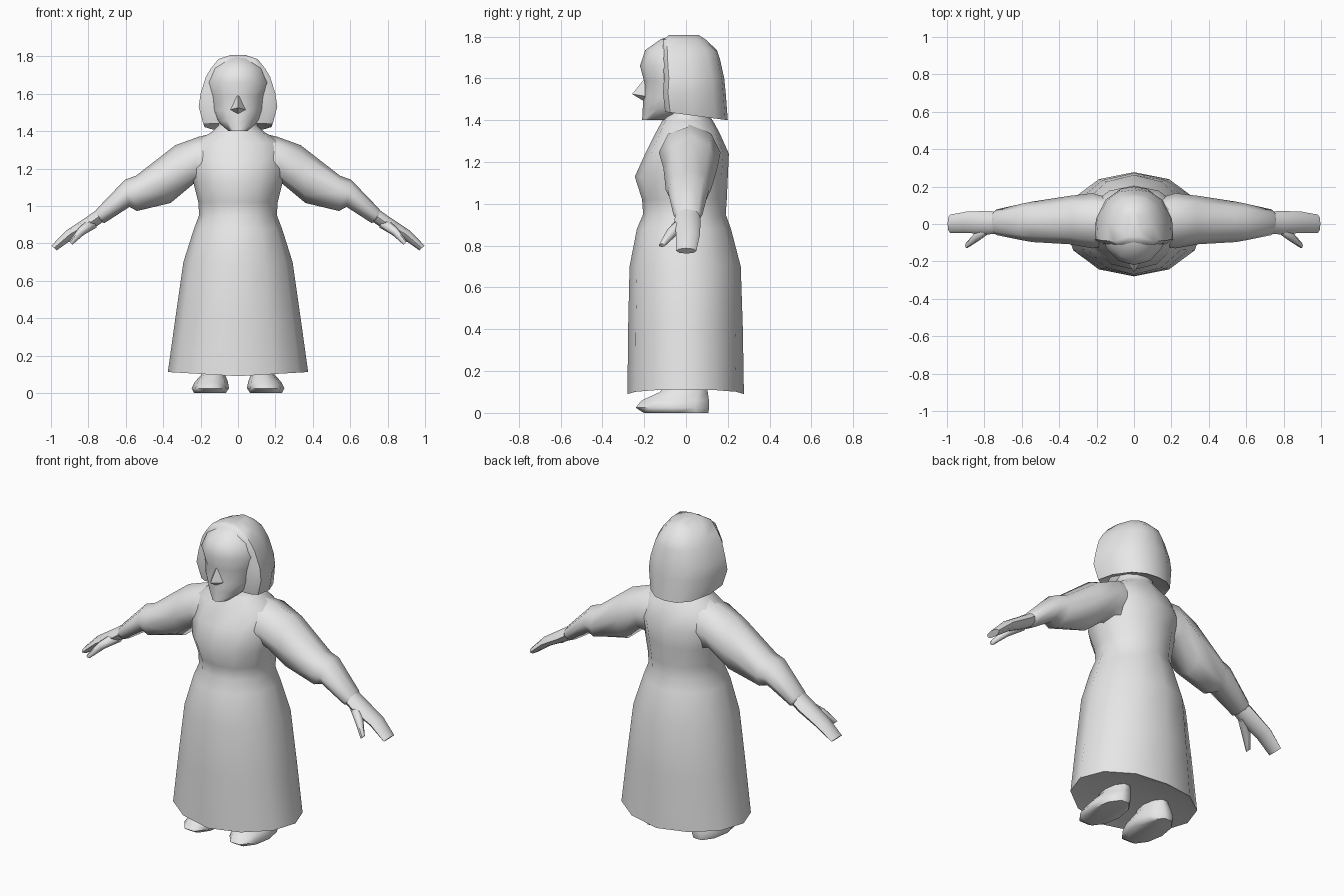
import bpy, bmesh, math
from mathutils import Vector

if "Cube" in bpy.data.objects:
    bpy.data.objects.remove(bpy.data.objects["Cube"])

grey = bpy.data.materials.new("plain grey")
grey.diffuse_color = (0.8, 0.8, 0.8, 1)
grey.use_nodes = True
grey.node_tree.nodes["Principled BSDF"].inputs["Base Color"].default_value = grey.diffuse_color


def finish(name, bm, mirror=False, angle=65):
    bmesh.ops.recalc_face_normals(bm, faces=bm.faces)
    mesh = bpy.data.meshes.new(name)
    bm.to_mesh(mesh)
    bm.free()
    mesh.materials.append(grey)
    ob = bpy.data.objects.new(name, mesh)
    bpy.context.collection.objects.link(ob)
    bpy.ops.object.select_all(action='DESELECT')
    ob.select_set(True)
    bpy.context.view_layer.objects.active = ob
    bpy.ops.object.shade_smooth_by_angle(angle=math.radians(angle))
    if mirror:
        ob.modifiers.new("mirror", 'MIRROR').use_mirror_merge = False
    return ob


def loft(name, rings, mirror=False, angle=65):
    """Skin a list of equal-length point rings and cap both ends."""
    bm = bmesh.new()
    loops = [[bm.verts.new(p) for p in r] for r in rings]
    n = len(loops[0])
    for a, b in zip(loops, loops[1:]):
        for i in range(n):
            j = (i + 1) % n
            bm.faces.new((a[i], a[j], b[j], b[i]))
    bm.faces.new(loops[0])
    bm.faces.new(loops[-1])
    return finish(name, bm, mirror, angle)


def oval(z, rx, yf, yb, cx=0, n=12, side_lift=0, back_lift=0):
    """Level oval ring between a front and a back y."""
    cy, ry = (yf + yb) / 2, (yb - yf) / 2
    out = []
    for i in range(n):
        a = 2 * math.pi * i / n
        c, s = math.cos(a), math.sin(a)
        out.append((cx + rx * c, cy + ry * s, z + side_lift * abs(c) + back_lift * s))
    return out


def limb(top, bottom, yf, yb, n=8):
    """Oval ring spanning an upper and a lower (x, z) point."""
    t, b = Vector((top[0], 0, top[1])), Vector((bottom[0], 0, bottom[1]))
    mid, half = (t + b) / 2, (t - b) / 2
    out = []
    for i in range(n):
        a = 2 * math.pi * i / n
        y = (yf + yb) / 2 + (yb - yf) / 2 * math.sin(a)
        out.append(mid + half * math.cos(a) + Vector((0, y, 0)))
    return out


# Dress with waist, chest, shoulders and neck
dress = [(0.40, .335, -.277, .272), (0.70, .292, -.27, .262), (0.88, .235, -.235, .215),
         (0.95, .208, -.205, .19), (1.02, .212, -.21, .195), (1.13, .24, -.245, .2),
         (1.24, .265, -.195, .205), (1.34, .24, -.145, .16), (1.395, .14, -.115, .13),
         (1.43, .105, -.1, .105), (1.5, .1, -.09, .1)]
loft("dress", [oval(.115, .3, -.22, .22), oval(.09, .375, -.28, .277, side_lift=.022)]
     + [oval(*r) for r in dress])

# Sleeves with a fuller elbow, narrowing to the wrist
sleeve = [((.08, 1.40), (.12, 1.06), -.11, .13), ((.21, 1.37), (.235, 1.12), -.13, .165),
          ((.335, 1.325), (.36, 1.016), -.108, .15), ((.545, 1.162), (.54, .973), -.097, .12),
          ((.605, 1.14), (.58, .995), -.088, .11), ((.754, .985), (.715, .908), -.06, .078),
          ((.77, .96), (.74, .92), -.045, .06)]
loft("sleeve", [limb(*s) for s in sleeve], mirror=True)

# Flat mitten hands and pointed thumbs
hand = [((.74, .99), (.70, .93), -.05, .065), ((.80, .948), (.765, .885), -.056, .07),
        ((.92, .868), (.875, .83), -.047, .066), ((.997, .788), (.97, .762), -.047, .05)]
loft("hand", [limb(*h) for h in hand], mirror=True)
thumb = [((.78, .945), (.755, .885), -.045, .02), ((.85, .885), (.825, .845), -.095, -.035),
         ((.903, .81), (.885, .793), -.13, -.10)]
loft("thumb", [limb(*t, n=6) for t in thumb], mirror=True)

# Head
head = [(1.40, .05, -.21, -.09), (1.455, .115, -.207, .08), (1.51, .14, -.205, .1),
        (1.585, .15, -.2, .12), (1.66, .172, -.22, .14), (1.735, .14, -.195, .13),
        (1.788, .09, -.12, .09), (1.80, .03, -.08, .05)]
loft("head", [oval(*h) for h in head])

# Nose wedge
bm = bmesh.new()
bridge, left, right, tip, under = [bm.verts.new(p) for p in (
    (0, -.197, 1.6), (-.04, -.195, 1.515), (.04, -.195, 1.515), (0, -.258, 1.525), (0, -.2, 1.49))]
for f in ((bridge, left, tip), (bridge, tip, right), (tip, left, under),
          (tip, under, right), (bridge, right, under, left)):
    bm.faces.new(f)
finish("nose", bm, angle=40)


# Bobbed hair: rounded at the back, cut straight beside the face
def bob(z, rx, yf, yb, tilt=0):
    half = [(.8, 0), (1, .08), (.97, .45), (.72, .8), (.38, .96)]
    pts = [(u, v) for u, v in half] + [(0, 1)] + [(-u, v) for u, v in reversed(half)]
    return [(rx * u, yf + (yb - yf) * v, z - tilt * v) for u, v in pts]


hair = [(1.47, .12, -.06, .12, .03), (1.44, .185, -.10, .2, .04), (1.53, .21, -.11, .19),
        (1.60, .2, -.105, .183), (1.69, .172, -.11, .163), (1.735, .145, -.11, .148),
        (1.785, .105, -.11, .095), (1.808, .035, -.08, .06)]
loft("hair", [bob(*h) for h in hair], angle=50)

# Shoes and ankles
shoe = [(0, .085, -.21, .115, .15), (.025, .1, -.25, .12, .148), (.06, .088, -.22, .118, .142),
        (.10, .062, -.13, .11, .132), (.2, .055, -.06, .09, .13)]
loft("shoe", [oval(*s, n=10) for s in shoe], mirror=True)
